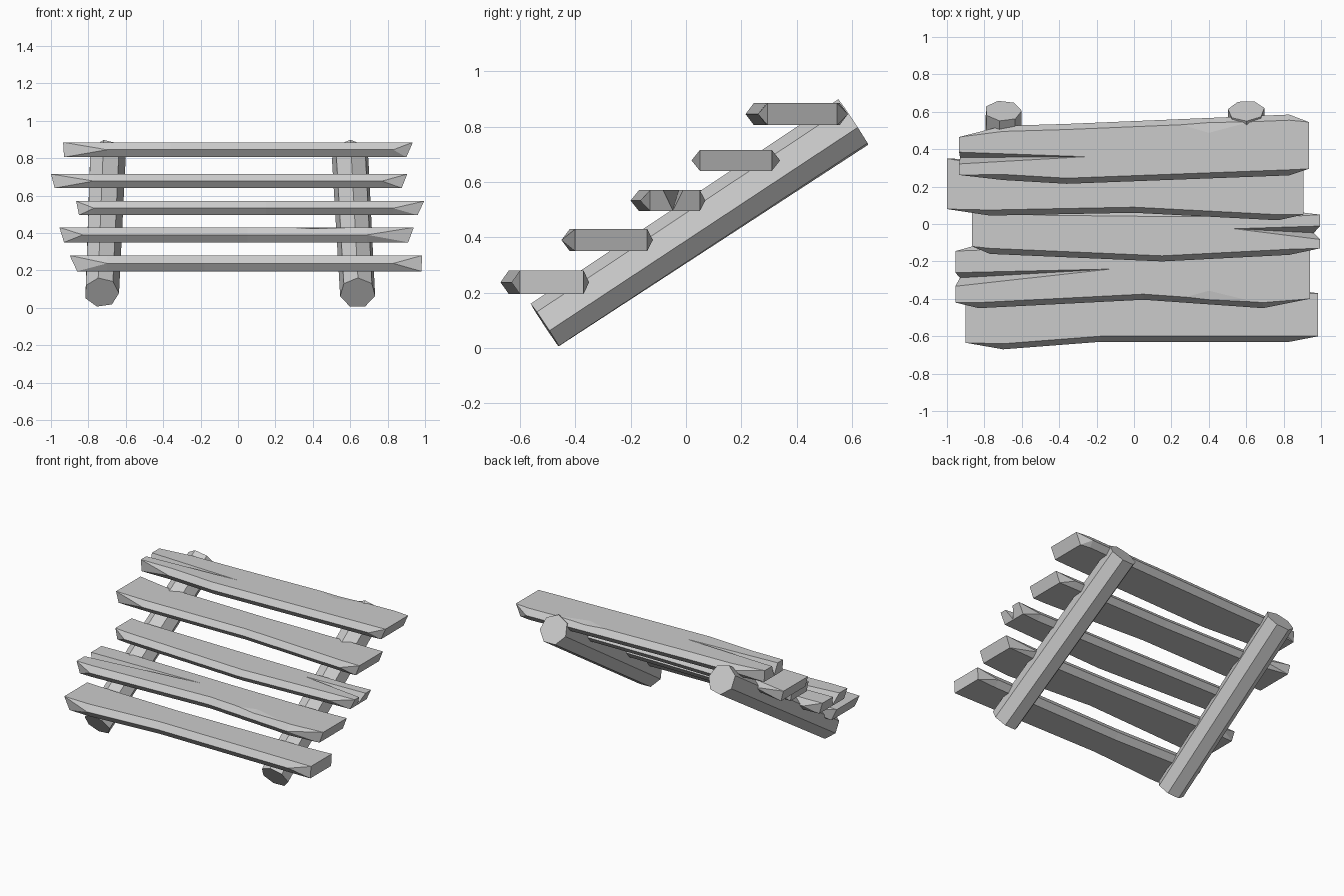
import bpy, bmesh
from math import cos, sin, radians
from mathutils import Vector

cube = bpy.data.objects.get("Cube")
if cube:
    bpy.data.objects.remove(cube, do_unlink=True)

grey = bpy.data.materials.new("weathered_grey")
grey.use_nodes = True
grey.diffuse_color = (0.6, 0.6, 0.6, 1)
grey.node_tree.nodes["Principled BSDF"].inputs["Base Color"].default_value = (0.6, 0.6, 0.6, 1)


def finish(bm, name):
    bmesh.ops.recalc_face_normals(bm, faces=bm.faces)
    mesh = bpy.data.meshes.new(name)
    bm.to_mesh(mesh)
    bm.free()
    mesh.materials.append(grey)
    obj = bpy.data.objects.new(name, mesh)
    bpy.context.collection.objects.link(obj)
    return obj


def plank(name, z, thick, left, mids, right):
    """Slab with square ends and a ridged front and back edge.
    Ends: x at top, x at bottom, front y, back y. Mids: x, front ridge, back ridge."""
    bm = bmesh.new()
    top, mid, ridge = z + thick, z + thick / 2, 0.03

    def end(xt, xb, f, b):
        pts = (xt, f, top), (xt, b, top), (xb, b, z), (xb, f, z)
        return [bm.verts.new(p) for p in pts]

    def ring(x, f, b):
        pts = ((x, f + ridge, top), (x, b - ridge, top), (x, b, mid),
               (x, b - ridge, z), (x, f + ridge, z), (x, f, mid))
        return [bm.verts.new(p) for p in pts]

    rings = [ring(*m) for m in mids]
    for a, b in zip(rings, rings[1:]):
        for i in range(6):
            j = (i + 1) % 6
            bm.faces.new((a[i], a[j], b[j], b[i]))
    # Each square end tapers into the ridged section
    for spec, r in ((left, rings[0]), (right, rings[-1])):
        ft, bt, bb, fb = e = end(*spec)
        bm.faces.new(e)
        for face in ((ft, bt, r[1], r[0]), (fb, bb, r[3], r[4]),
                     (bt, bb, r[2]), (bt, r[2], r[1]), (bb, r[3], r[2]),
                     (ft, fb, r[5]), (ft, r[5], r[0]), (fb, r[4], r[5])):
            bm.faces.new(face)
    return finish(bm, name)


def cut(target, name, points):
    """Carve the convex hull of the points out of a plank."""
    bm = bmesh.new()
    verts = [bm.verts.new(p) for p in points]
    bmesh.ops.convex_hull(bm, input=verts)
    cutter = finish(bm, name)
    cutter.hide_render = True
    cutter.hide_set(True)
    cutter.display_type = 'WIRE'
    mod = target.modifiers.new(name, 'BOOLEAN')
    mod.operation = 'DIFFERENCE'
    mod.solver = 'EXACT'
    mod.object = cutter


def split(target, x_end, x_tip, y_tip, y_front, y_mid, y_back, top, depth):
    """V-shaped crack running in from a plank end."""
    up = 0.001
    cut(target, target.name + "_split_cutter",
        [(x_tip, y_tip, top + up), (x_end, y_front, top + up),
         (x_end, y_back, top + up), (x_end, y_mid, top - depth)])


def log(name, start, finish_at, r0, r1, phase):
    """Seven-sided tapered beam between two points, with square-cut ends."""
    a, b = Vector(start), Vector(finish_at)
    axis = (b - a).normalized()
    side = Vector((1, 0, 0))
    side = (side - axis * side.dot(axis)).normalized()
    up = side.cross(axis)
    bm = bmesh.new()
    loops = []
    for c, r in ((a, r0), (b, r1)):
        angles = [radians(phase + i * 360 / 7) for i in range(7)]
        loops.append([bm.verts.new(c + side * r * cos(t) + up * r * sin(t)) for t in angles])
        bm.faces.new(loops[-1])
    for i in range(7):
        j = (i + 1) % 7
        bm.faces.new((loops[0][i], loops[0][j], loops[1][j], loops[1][i]))
    return finish(bm, name)


# Sloping side beams
log("right_beam", (-0.73, -0.51, 0.082), (-0.7, 0.605, 0.815), 0.094, 0.1, -105)
log("left_beam", (0.64, -0.508, 0.08), (0.6, 0.605, 0.815), 0.096, 0.1, -65)

# Treads, lowest first
plank("tread_1", 0.195, 0.085, (-0.9, -0.86, -0.635, -0.38),
      [(-0.7, -0.67, -0.36), (-0.18, -0.63, -0.37), (0.83, -0.63, -0.35)],
      (0.985, 0.98, -0.6, -0.37))
tread_2 = plank("tread_2", 0.35, 0.08, (-0.955, -0.93, -0.42, -0.145),
                [(-0.83, -0.45, -0.11), (0.05, -0.405, -0.12), (0.69, -0.45, -0.12)],
                (0.94, 0.91, -0.4, -0.14))
tread_3 = plank("tread_3", 0.495, 0.075, (-0.865, -0.85, -0.12, 0.06),
                [(-0.77, -0.16, 0.08), (0.15, -0.2, 0.07), (0.83, -0.165, 0.07)],
                (0.995, 0.96, -0.13, 0.05))
plank("tread_4", 0.64, 0.075, (-1.0, -0.98, 0.08, 0.35),
      [(-0.77, 0.045, 0.34), (0.0, 0.06, 0.33), (0.77, 0.02, 0.34)],
      (0.905, 0.875, 0.05, 0.31))
tread_5 = plank("tread_5", 0.805, 0.08, (-0.935, -0.93, 0.262, 0.465),
                [(-0.7, 0.235, 0.525), (-0.36, 0.215, 0.535), (0.83, 0.26, 0.585)],
                (0.935, 0.9, 0.295, 0.545))

# Cracks in the tread ends
split(tread_2, -0.97, -0.11, -0.24, -0.335, -0.29, -0.26, 0.43, 0.08)
split(tread_3, 1.01, 0.53, -0.025, -0.085, -0.05, -0.01, 0.57, 0.08)
split(tread_5, -0.95, -0.25, 0.36, 0.32, 0.355, 0.385, 0.885, 0.08)

# Shallow worn patches on two tread edges
for tread, edge, inner, top in ((tread_2, -0.46, -0.35, 0.43), (tread_5, 0.6, 0.48, 0.885)):
    cut(tread, tread.name + "_wear_cutter",
        [(0.0, edge, top + 0.001), (0.85, edge, top + 0.001),
         (0.4, inner, top + 0.001), (0.4, edge, top - 0.015)])
